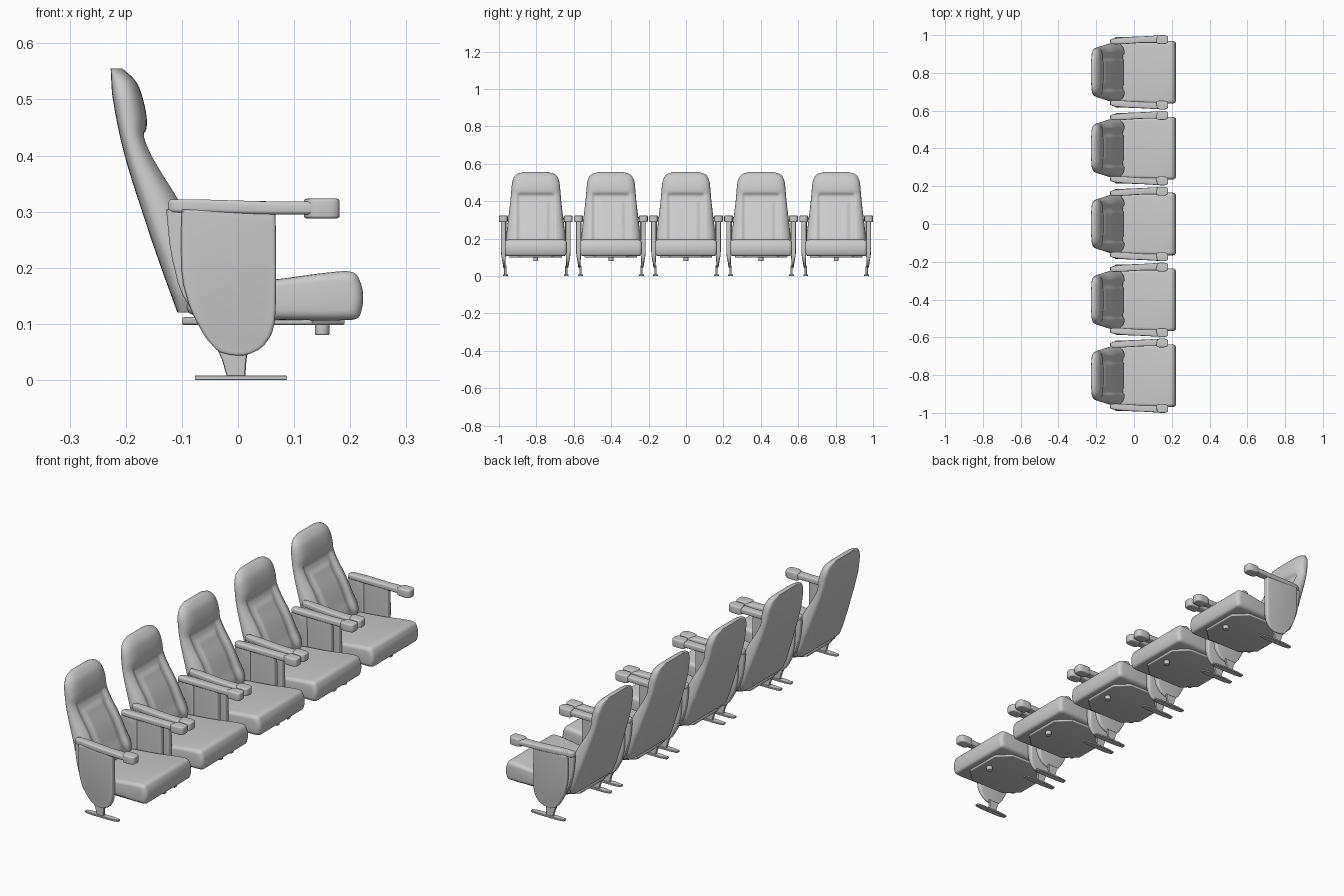
import bpy, bmesh, math

if "Cube" in bpy.data.objects:
    bpy.data.objects.remove(bpy.data.objects["Cube"])

PITCH, COUNT = 0.803 / 2, 5
grey = bpy.data.materials.new("light_grey")
grey.diffuse_color = (0.6, 0.6, 0.6, 1)
grey.use_nodes = True
grey.node_tree.nodes["Principled BSDF"].inputs["Base Color"].default_value = grey.diffuse_color


def curve(keys, t):
    """Smooth curve through (t, value) keys."""
    n = len(keys)
    slope = lambda i: ((keys[min(i + 1, n - 1)][1] - keys[max(i - 1, 0)][1])
                       / (keys[min(i + 1, n - 1)][0] - keys[max(i - 1, 0)][0]))
    for i in range(n - 1):
        (a, p), (b, q) = keys[i], keys[i + 1]
        if t <= b or i == n - 2:
            h, s = b - a, (t - a) / (b - a)
            return ((2*s**3 - 3*s**2 + 1) * p + (s**3 - 2*s*s + s) * h * slope(i)
                    + (3*s*s - 2*s**3) * q + (s**3 - s*s) * h * slope(i + 1))


def step(a, b, t):
    s = min(max((t - a) / (b - a), 0), 1)
    return s * s * (3 - 2 * s)


def soften(pts, rounds=2):
    """Cut the corners of a closed outline."""
    for _ in range(rounds):
        out = []
        for (a, b), (c, d) in zip(pts, pts[1:] + pts[:1]):
            out += [(a*.8 + c*.2, b*.8 + d*.2), (a*.2 + c*.8, b*.2 + d*.8)]
        pts = out
    return pts


def loft(name, rings, mirror=False, angle=40):
    """Skin closed rings, cap the ends, repeat along the row."""
    bm = bmesh.new()
    rows = [[bm.verts.new(p) for p in ring] for ring in rings]
    n = len(rows[0])
    for r, s in zip(rows, rows[1:]):
        for i in range(n):
            bm.faces.new((r[i], r[(i + 1) % n], s[(i + 1) % n], s[i]))
    bm.faces.new(rows[0][::-1])
    bm.faces.new(rows[-1])
    bmesh.ops.recalc_face_normals(bm, faces=bm.faces)
    me = bpy.data.meshes.new(name)
    bm.to_mesh(me)
    bm.free()
    me.materials.append(grey)
    ob = bpy.data.objects.new(name, me)
    bpy.context.collection.objects.link(ob)
    bpy.context.view_layer.objects.active = ob
    ob.select_set(True)
    bpy.ops.object.shade_smooth_by_angle(angle=math.radians(angle))
    ob.select_set(False)
    if mirror:
        m = ob.modifiers.new("both_sides", 'MIRROR')
        m.use_axis = (False, True, False)
    ar = ob.modifiers.new("row", 'ARRAY')
    ar.count = COUNT
    ar.use_relative_offset = False
    ar.use_constant_offset = True
    ar.constant_offset_displace = (0, PITCH, 0)
    ob.location.y = -PITCH * (COUNT - 1) / 2
    return ob


def slab(name, outline, lo, hi, r, axis='y', mirror=True, warp=None, steps=4):
    """Outline extruded from lo to hi along an axis, with rounded rims."""
    us, vs = [p[0] for p in outline], [p[1] for p in outline]
    cu, cv = (max(us) + min(us)) / 2, (max(vs) + min(vs)) / 2
    hu, hv = (max(us) - min(us)) / 2, (max(vs) - min(vs)) / 2
    arc = [(r * (1 - math.sin(k * math.pi / 2 / steps)),
            r * (1 - math.cos(k * math.pi / 2 / steps))) for k in range(steps + 1)]
    levels = [(lo + h, d) for d, h in arc] + [(hi - h, d) for d, h in reversed(arc)]
    rings = []
    for w, d in levels:
        ring = []
        for u, v in outline:
            a, b = cu + (u - cu) * (hu - d) / hu, cv + (v - cv) * (hv - d) / hv
            p = (a, w, b) if axis == 'y' else (a, b, w)
            ring.append(warp(*p) if warp else p)
        rings.append(ring)
    return loft(name, rings, mirror)


# Backrest: padded front with a recessed centre, flat rear shell
FRONT = [(.12, -.075), (.19, -.045), (.25, -.068), (.32, -.1), (.385, -.14), (.43, -.161),
         (.47, -.163), (.51, -.172), (.535, -.184), (.555, -.206)]
REAR = [(.12, -.108), (.2, -.137), (.27, -.161), (.4, -.202), (.5, -.223), (.555, -.227)]
WIDTH = [(.12, .145), (.16, .158), (.22, .157), (.3, .148), (.4, .136), (.48, .129),
         (.51, .124), (.535, .112), (.548, .095), (.555, .068)]


def backrest():
    rows, cols, rings = 64, 48, []
    for j in range(rows + 1):
        z = .12 + .435 * j / rows
        f, b, w = (curve(k, z) for k in (FRONT, REAR, WIDTH))
        mid = b + (f - b) * .35
        front, rear = [], []
        for i in range(cols + 1):
            s = 2 * i / cols - 1
            u = .55 * s + .45 * math.sin(s * math.pi / 2)
            y, a = u * w, abs(u)
            x = mid + (f - mid) * max(1 - a**5, 0) ** .5
            x -= .013 * step(.108, .085, abs(y)) * step(.45, .425, z)
            # seams around the raised centre panel
            inside = max(abs(y) - .07, z - .4)
            x += .006 * step(.004, -.012, inside)
            front.append((x, y, z))
            if 0 < i < cols:
                rear.append((mid - (mid - b) * max(1 - a**9, 0) ** .5, y, z))
        rings.append(front + rear[::-1])
    loft("backrest", rings, angle=50)


backrest()

# Seat cushion, thicker and rounded at the front edge
cushion = soften([(-.09, .11), (-.09, .165), (.0, .173), (.07, .179), (.14, .189), (.195, .195),
                  (.214, .19), (.224, .165), (.226, .14), (.219, .11), (.2, .106), (.05, .107)])
slab("seat_cushion", cushion, -.166, .166, .018, mirror=False,
     warp=lambda x, y, z: (x - .1 * y * y, y * (.95 + .05 * step(-.05, .18, x)), z))

# Pan and stop below the cushion
pan = soften([(-.1, -.14), (.19, -.14), (.19, .14), (-.1, .14)], 1)
slab("seat_pan", pan, .098, .112, .004, 'z', mirror=False)
stop = [(.15 + .013 * math.cos(k * math.pi / 6), .013 * math.sin(k * math.pi / 6))
        for k in range(12)]
slab("seat_stop", stop, .08, .105, .003, 'z', mirror=False)


# Side panels, rounded at the foot and tapering inward there
def taper(x, y, z):
    return (x, .165 + (y - .165) * (.45 + .55 * step(.04, .13, z)), z)


panel = [(-.1, .304), (-.1, .304), (-.102, .25), (-.1, .18), (-.085, .125), (-.058, .075),
         (-.035, .05), (-.01, .044), (.015, .044), (.042, .056), (.06, .08), (.067, .11),
         (.068, .2), (.067, .304), (.067, .304)]
slab("side_panel", soften(panel, 1), .16, .186, .006, warp=taper)
rear_panel = [(-.128, .304), (-.128, .304), (-.121, .23), (-.104, .16), (-.08, .12),
              (-.05, .12), (-.05, .304), (-.05, .304)]
slab("rear_side_panel", soften(rear_panel, 1), .156, .174, .005)

# Armrests with a deeper pad at the front end
arm = soften([(-.125, .148), (-.125, .178), (-.05, .187), (.06, .191), (.12, .195),
              (.16, .195), (.16, .158), (.12, .156), (.04, .156), (-.06, .149)])
slab("armrest", arm, .299, .322, .007, 'z',
     warp=lambda x, y, z: (x, y, z - .004 * step(-.1, .08, x)))
tip = soften([(.115, .157), (.125, .197), (.165, .197), (.181, .19), (.181, .158),
              (.165, .15), (.13, .15)])
slab("armrest_tip", tip, .288, .323, .005, 'z')

# Tapered legs and floor plates
leg = [(-.037, .055), (-.028, .035), (-.02, .006), (.013, .006), (.015, .035), (.018, .055)]
slab("leg", leg, .157, .169, .002, steps=1)
foot = soften([(-.077, .15), (.087, .15), (.087, .176), (-.077, .176)], 1)
slab("floor_plate", foot, 0, .008, .001, 'z', steps=1)
